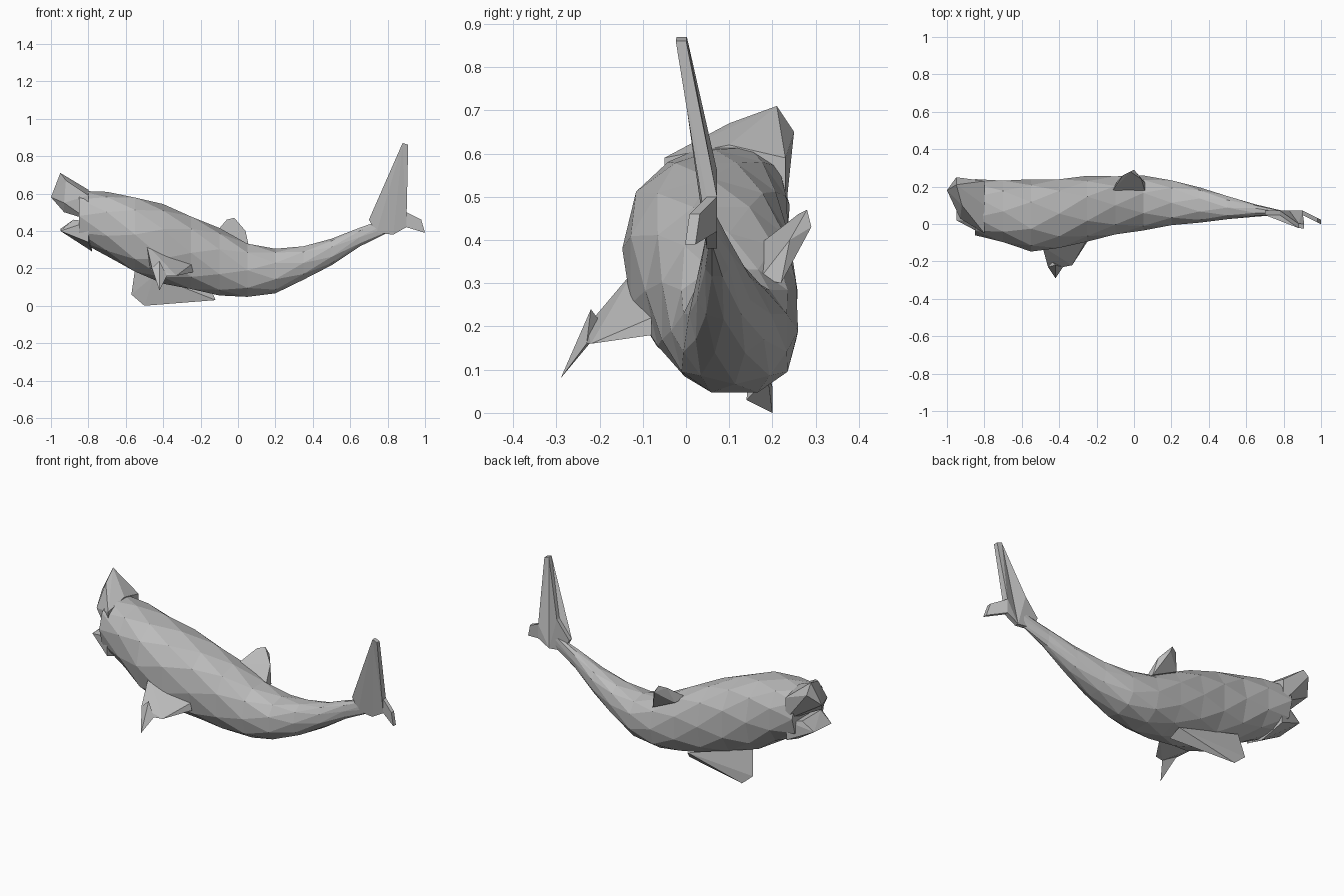
import bpy, bmesh, math
from itertools import product
from mathutils import Vector

cube = bpy.data.objects.get("Cube")
if cube:
    bpy.data.objects.remove(cube, do_unlink=True)

grey = bpy.data.materials.new("skin grey")
grey.use_nodes = True
color = (.5, .5, .5, 1)
grey.diffuse_color = color
grey.node_tree.nodes["Principled BSDF"].inputs["Base Color"].default_value = color


def finish(name, bm):
    """Turn the mesh into a flat-shaded, triangulated grey object."""
    bmesh.ops.triangulate(bm, faces=bm.faces[:])
    bmesh.ops.recalc_face_normals(bm, faces=bm.faces[:])
    mesh = bpy.data.meshes.new(name)
    bm.to_mesh(mesh)
    bm.free()
    mesh.materials.append(grey)
    bpy.context.collection.objects.link(bpy.data.objects.new(name, mesh))


def smooth_profile(values, t):
    """Sample a smooth curve through evenly spaced values, t from zero to one."""
    last = len(values) - 1
    position = t * last
    k = min(int(position), last - 1)
    f = position - k
    before, a, b, after = (values[max(0, min(last, k + d))] for d in (-1, 0, 1, 2))
    slope_a, slope_b = (b - before) / 2, (after - a) / 2
    blend = f * f * (3 - 2 * f)
    return (a + (b - a) * blend + slope_a * f * (1 - f) ** 2
            - slope_b * f * f * (1 - f))


def build_body(name, start, end, top, bottom, left, right, count, sides):
    """Loft rounded rings between four side profiles, twisting every other ring."""
    bm = bmesh.new()
    rings = []
    for k in range(count):
        t = k / (count - 1)
        z_max, z_min, y_max, y_min = (
            smooth_profile(profile, t) for profile in (top, bottom, left, right))
        ring = []
        for i in range(sides):
            angle = math.tau * (i + (k % 2) / 2) / sides
            across, up = (math.copysign(abs(v) ** .85, v)
                          for v in (math.cos(angle), math.sin(angle)))
            ring.append(bm.verts.new((
                start + (end - start) * t,
                (y_max + y_min + (y_max - y_min) * across) / 2,
                (z_max + z_min + (z_max - z_min) * up) / 2)))
        rings.append(ring)
    for k, (a, b) in enumerate(zip(rings, rings[1:])):
        for i in range(sides):
            j = (i + 1) % sides
            if k % 2:
                bm.faces.new((a[i], a[j], b[j]))
                bm.faces.new((a[i], b[j], b[i]))
            else:
                bm.faces.new((a[i], a[j], b[i]))
                bm.faces.new((a[j], b[j], b[i]))
    bm.faces.new(rings[0])
    bm.faces.new(rings[-1])
    finish(name, bm)


def build_hull(name, points):
    """Wrap a few corner points in a faceted solid."""
    bm = bmesh.new()
    for point in points:
        bm.verts.new(point)
    bmesh.ops.convex_hull(bm, input=bm.verts[:])
    finish(name, bm)


def build_blade(name, outline, thickness, lean):
    """Make a thin upright fin from an x-z outline; lean gives y at each point."""
    bm = bmesh.new()
    near, far = ([bm.verts.new((x, lean(x, z) + side * thickness / 2, z))
                  for x, z in outline] for side in (-1, 1))
    bm.faces.new(near)
    bm.faces.new(far[::-1])
    for i in range(len(near)):
        bm.faces.new((near[i - 1], near[i], far[i], far[i - 1]))
    finish(name, bm)


# Body, from the back of the mouth to the tail root
build_body("body", start=-.85, end=.8,
           top=(.62, .58, .46, .31, .35, .47),
           bottom=(.34, .16, .07, .05, .2, .39),
           left=(.24, .24, .26, .25, .16, .07),
           right=(-.06, -.15, -.08, -.02, .02, .05),
           count=12, sides=10)

# Open jaws: a block at the throat tapering to the lips
upper_throat = list(product([-.8], [-.05, .23], [.46, .59]))
build_hull("upper_jaw", upper_throat + [
    (-.8, .1, .62), (-.95, .21, .71), (-.95, .25, .65), (-.92, .1, .67),
    (-.93, .03, .55), (-1, .18, .58), (-.93, .08, .5)])
lower_throat = list(product([-.8], [-.06, .22], [.34, .45]))
build_hull("lower_jaw", lower_throat + [
    (-.78, .08, .29), (-.95, .02, .4), (-.95, .18, .41),
    (-.88, .02, .46), (-.88, .19, .46)])

# Dorsal fin, leaning to the left with the rolled back
build_hull("dorsal_fin", [
    (-.12, .17, .39), (-.09, .23, .37), (.06, .17, .31), (.06, .22, .3),
    (-.06, .26, .46), (-.02, .28, .47), (0, .29, .43), (.04, .24, .4)])

# Right pectoral fin: broad arm and pointed tip
wrist = Vector((-.46, -.23, .2))
heel = Vector((-.38, -.23, .16))
build_hull("right_fin_arm", [
    wrist, heel, (-.49, -.12, .33), (-.47, -.1, .2), (-.25, -.08, .22),
    (-.24, -.08, .18), (-.33, -.22, .16), (-.33, -.15, .2)])
build_hull("right_fin_tip", [
    wrist, heel, (-.42, -.29, .08), (-.45, -.19, .2), (-.42, -.22, .24)])

# Left pectoral fin, swept back under the belly
build_hull("left_fin", [
    (-.55, .17, .2), (-.57, .2, .06), (-.5, .2, 0),
    (-.12, .14, .03), (-.14, .19, .08), (-.45, .15, .16)])

# Tail fin with a tall upper lobe and a short lower lobe
build_blade("tail_fin", [
    (.7, .46), (.78, .56), (.88, .87), (.91, .86), (.9, .5), (.98, .46),
    (1, .39), (.9, .42), (.83, .38), (.74, .39)],
    thickness=.024,
    lean=lambda x, z: .06 - max(0, z - .66) / 3 - max(0, x - .9) / 2)
